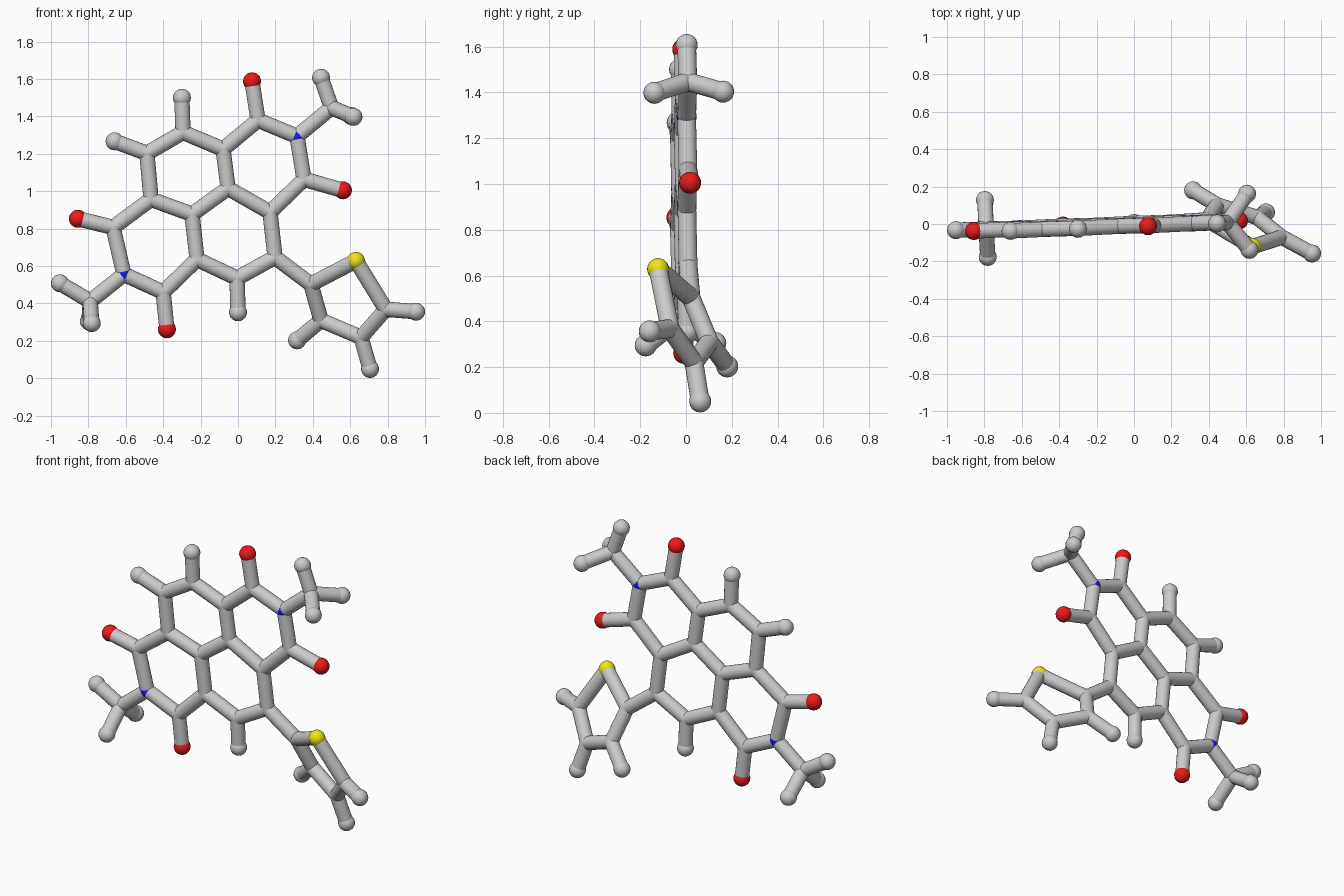
import bpy, bmesh
from mathutils import Vector, Matrix

if "Cube" in bpy.data.objects:
    bpy.data.objects.remove(bpy.data.objects["Cube"])

BOND_R, BALL_R, BLUE_R = 0.041, 0.048, 0.044


def flat(x, z):
    # the fused ring sheet leans slightly off the xz plane
    return Vector((x, 0.012 + 0.041 * x - 0.017 * z, z))


def ball(bm, p, r):
    bmesh.ops.create_uvsphere(bm, u_segments=20, v_segments=12, radius=r,
                              matrix=Matrix.Translation(p))


def stick(bm, a, b, r=BOND_R):
    d = b - a
    m = Matrix.Translation((a + b) / 2) @ d.to_track_quat('Z', 'Y').to_matrix().to_4x4()
    bmesh.ops.create_cone(bm, cap_ends=True, segments=20, radius1=r, radius2=r,
                          depth=d.length, matrix=m)


def make(name, bm, colour=None):
    me = bpy.data.meshes.new(name)
    bm.to_mesh(me)
    bm.free()
    ob = bpy.data.objects.new(name, me)
    bpy.context.collection.objects.link(ob)
    if colour:
        mat = bpy.data.materials.new(name + "_colour")
        mat.diffuse_color = colour
        mat.use_nodes = True
        mat.node_tree.nodes["Principled BSDF"].inputs["Base Color"].default_value = mat.diffuse_color
        me.materials.append(mat)
    bpy.ops.object.select_all(action='DESELECT')
    ob.select_set(True)
    bpy.context.view_layer.objects.active = ob
    bpy.ops.object.shade_smooth_by_angle()


def frame(name, atoms, bonds):
    # sticks with rounded joints
    bm = bmesh.new()
    for a, b in bonds:
        stick(bm, atoms[a], atoms[b])
    for k in sorted({k for pair in bonds for k in pair}):
        ball(bm, atoms[k], BOND_R)
    make(name, bm)


def balls(name, points, r, colour=None):
    bm = bmesh.new()
    for p in points:
        ball(bm, p, r)
    make(name, bm, colour)


# joints of the fused ring sheet
A = {k: flat(*p) for k, p in {
    'a': (.107, 1.38), 'n1': (.315, 1.294), 'b': (.353, 1.064), 'c': (.171, .888),
    'd': (-.053, 1.016), 'e': (-.08, 1.225), 'f': (-.294, 1.315), 'g': (-.487, 1.203),
    'h': (-.465, .957), 'i': (-.246, .877), 'j': (-.219, .636), 'k': (-.005, .535),
    'l': (.198, .647), 'm': (-.40, .46), 'n2': (-.61, .556), 'o': (-.668, .807),
    'o1': (.075, 1.588), 'o2': (.561, 1.005), 'o3': (-.856, .853), 'o4': (-.38, .262),
    'h1': (-.30, 1.50), 'h2': (-.66, 1.267), 'h3': (0, .353)}.items()}
outline = ['a', 'n1', 'b', 'c', 'l', 'k', 'j', 'm', 'n2', 'o', 'h', 'g', 'f', 'e', 'a']
frame("fused_rings", A, list(zip(outline, outline[1:])) +
      [('e', 'd'), ('d', 'c'), ('d', 'i'), ('i', 'h'), ('i', 'j')])
frame("sheet_spokes", A, [('a', 'o1'), ('b', 'o2'), ('o', 'o3'), ('m', 'o4'),
                          ('f', 'h1'), ('g', 'h2'), ('k', 'h3')])
balls("sheet_grey_tips", [A[k] for k in ('h1', 'h2', 'h3')], BALL_R)
balls("red_tips", [A[k] for k in ('o1', 'o2', 'o3', 'o4')], BALL_R, (.85, .01, .01, 1))
balls("blue_joints", [A['n1'], A['n2']], BLUE_R, (.01, .01, .8, 1))

# three-pronged end groups
for name, root, hub, tips in (
        ("upper_prongs", A['n1'], flat(.50, 1.447),
         [(.444, .003, 1.607), (.605, .162, 1.403), (.617, -.138, 1.398)]),
        ("lower_prongs", A['n2'], flat(-.79, .412),
         [(-.952, -.033, .508), (-.797, .128, .305), (-.782, -.176, .295)])):
    P = {'r': root, 'c': hub, **{i: Vector(t) for i, t in enumerate(tips)}}
    bm = bmesh.new()
    for k in ('r', 0, 1, 2):
        stick(bm, hub, P[k])
    ball(bm, hub, BOND_R)
    for i in range(3):
        ball(bm, P[i], BALL_R)
    make(name, bm)

# twisted five-sided ring
T = {k: Vector(p) for k, p in {
    'l': A['l'], 'p': (.39, .022, .503), 's': (.631, -.122, .628), 'q': (.79, -.07, .369),
    't': (.658, .035, .219), 'u': (.444, .102, .31), 'hq': (.952, -.158, .356),
    'ht': (.706, .062, .05), 'hu': (.316, .18, .203)}.items()}
frame("five_sided_ring", T, [('l', 'p'), ('p', 's'), ('s', 'q'), ('q', 't'), ('t', 'u'),
                             ('u', 'p'), ('q', 'hq'), ('t', 'ht'), ('u', 'hu')])
balls("five_ring_tips", [T[k] for k in ('hq', 'ht', 'hu')], BALL_R)
balls("yellow_joint", [T['s']], BALL_R, (.85, .8, .01, 1))
